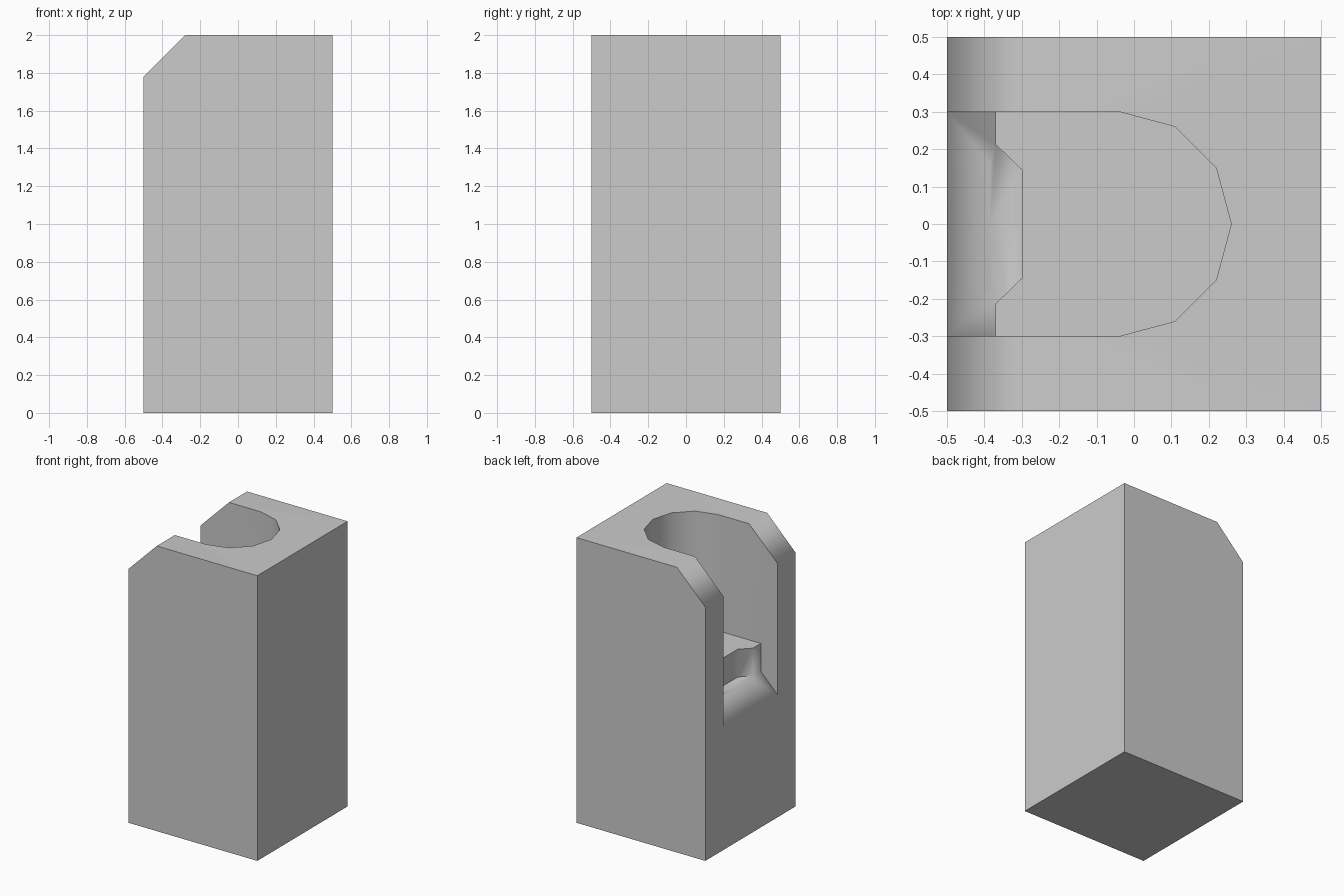
import bpy, bmesh
from math import sin, cos, radians

if "Cube" in bpy.data.objects:
    bpy.data.objects.remove(bpy.data.objects["Cube"])

TOP, FLOOR, SILL, LIP = 2.0, 1.185, 0.99, 0.86   # main heights
CH_X, CH_Z = -0.28, 1.78                          # chamfer limits

# Half outlines in plan (y >= 0)
arc = [(-0.04 + 0.3 * cos(radians(a)), 0.3 * sin(radians(a))) for a in (90, 60, 30, 0)]
step = [(-0.3, 0), (-0.3, 0.145), (-0.37, 0.213), (-0.37, 0.3)]


def at(points, z):
    return [(x, y, z) for x, y in points]


def wall(points, z0, z1):
    return [at([p, q], z0) + at([q, p], z1) for p, q in zip(points, points[1:])]


def side(points, y):
    return [(x, y, z) for x, z in points]


# Outer block
faces = [
    at([(-0.5, 0), (0.5, 0), (0.5, 0.5), (-0.5, 0.5)], 0),
    [(0.5, 0, 0), (0.5, 0.5, 0), (0.5, 0.5, TOP), (0.5, 0, TOP)],
    side([(-0.5, 0), (0.5, 0), (0.5, TOP), (CH_X, TOP), (-0.5, CH_Z)], 0.5),
    [(-0.5, 0, 0), (-0.5, 0.5, 0), (-0.5, 0.5, CH_Z), (-0.5, 0.3, CH_Z),
     (-0.5, 0.3, LIP), (-0.5, 0, LIP)],
    [(-0.5, 0.5, CH_Z), (CH_X, 0.5, TOP), (CH_X, 0.3, TOP), (-0.5, 0.3, CH_Z)],
    at([(CH_X, 0.5), (0.5, 0.5), (0.5, 0)] + arc[::-1] + [(CH_X, 0.3)], TOP),
]

# Round-ended slot
faces += wall(arc, FLOOR, TOP)
faces.append(at(step + arc, FLOOR))
faces.append(side([(-0.5, LIP), (-0.37, SILL), (-0.37, FLOOR), (-0.04, FLOOR),
                   (-0.04, TOP), (CH_X, TOP), (-0.5, CH_Z)], 0.3))

# Stepped riser and sloping sill at the slot mouth
faces += wall(step, SILL, FLOOR)
corner = (-0.5, 0.3, LIP)
crest, crest_mid = (-0.385, 0.16, SILL), (-0.385, 0, SILL)
t, s, r, q = at(step, SILL)
faces += [
    [corner, (-0.5, 0, LIP), crest_mid, crest],
    [corner, crest, r],
    [corner, r, q],
    [crest, crest_mid, t, s, r],
]

# Mirror across y = 0 and join the halves
bm = bmesh.new()
for sign in (1, -1):
    for f in faces:
        bm.faces.new([bm.verts.new((x, sign * y, z)) for x, y, z in f])
bmesh.ops.remove_doubles(bm, verts=bm.verts, dist=1e-4)
bmesh.ops.dissolve_limit(bm, angle_limit=radians(0.5), verts=bm.verts, edges=bm.edges)
bmesh.ops.recalc_face_normals(bm, faces=bm.faces)
mesh = bpy.data.meshes.new("slotted_block")
bm.to_mesh(mesh)
bm.free()

block = bpy.data.objects.new("slotted_block", mesh)
bpy.context.collection.objects.link(block)
bpy.context.view_layer.objects.active = block
block.select_set(True)
bpy.ops.object.shade_smooth_by_angle(angle=radians(50))
weighted = block.modifiers.new("weighted_normals", 'WEIGHTED_NORMAL')
weighted.keep_sharp = True
